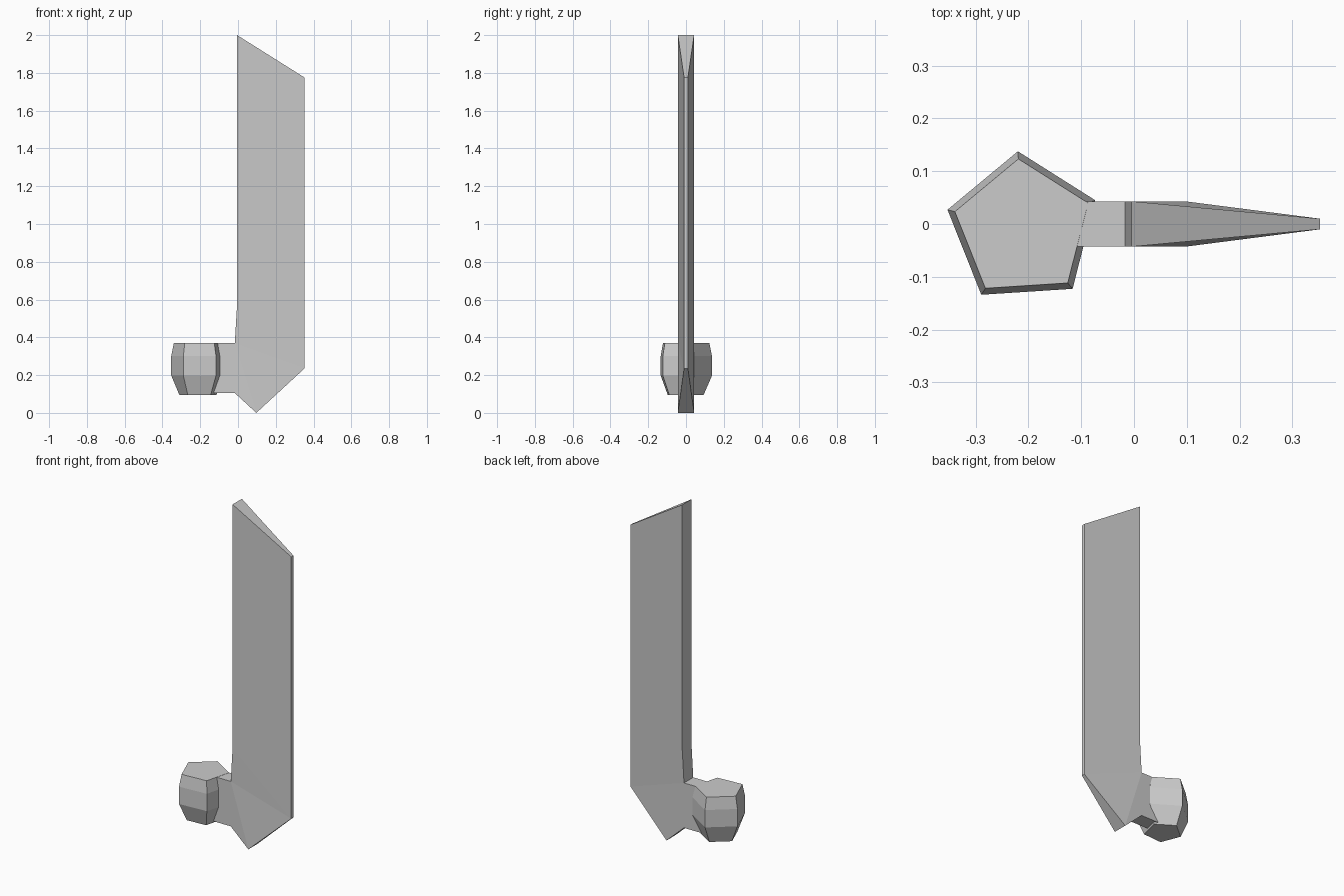
import bpy
from math import sin, cos, radians, tau

if "Cube" in bpy.data.objects:
    bpy.data.objects.remove(bpy.data.objects["Cube"])


def make_object(name, verts, faces):
    mesh = bpy.data.meshes.new(name)
    mesh.from_pydata(verts, [], faces)
    mesh.update()
    obj = bpy.data.objects.new(name, mesh)
    bpy.context.collection.objects.link(obj)
    return obj


def make_slab(name, outline, patches):
    """Mirror an (x, half thickness, z) outline across y and close its rim."""
    n = len(outline)
    verts = [(x, -h, z) for x, h, z in outline] + [(x, h, z) for x, h, z in outline]
    faces = [p for p in patches]
    faces += [tuple(i + n for i in reversed(p)) for p in patches]
    faces += [((i + 1) % n, i, i + n, (i + 1) % n + n) for i in range(n)]
    return make_object(name, verts, faces)


THICK, EDGE = 0.043, 0.010

# Wedge blade with its short tang, outlined counter-clockwise from the front
outline = [
    (-0.005, THICK, 2.0), (-0.005, THICK, 0.57), (-0.017, THICK, 0.369),
    (-0.110, THICK, 0.369), (-0.135, THICK, 0.105), (-0.017, THICK, 0.105),
    (0.097, THICK, 0.0), (0.353, EDGE, 0.236), (0.353, EDGE, 1.775),
]
patches = [(0, 1, 7, 8), (1, 2, 7), (2, 6, 7), (2, 5, 6), (2, 3, 4, 5)]
make_slab("blade", outline, patches)

# Five-sided bulging hub beside the blade, stacked rings of (radius, z)
SIDES = 5
CENTRE = (-0.2106, -0.0094)
rings = [(0.103, 0.095), (0.1475, 0.198), (0.1475, 0.30), (0.133, 0.37)]
verts = []
for r, z in rings:
    for i in range(SIDES):
        a = radians(93.7) + tau * i / SIDES
        verts.append((CENTRE[0] + r * cos(a), CENTRE[1] + r * sin(a), z))
faces = [tuple(reversed(range(SIDES))),
         tuple(range(SIDES * (len(rings) - 1), SIDES * len(rings)))]
for k in range(len(rings) - 1):
    for i in range(SIDES):
        j = (i + 1) % SIDES
        lo, hi = k * SIDES, (k + 1) * SIDES
        faces.append((lo + i, lo + j, hi + j, hi + i))
make_object("hub", verts, faces)
